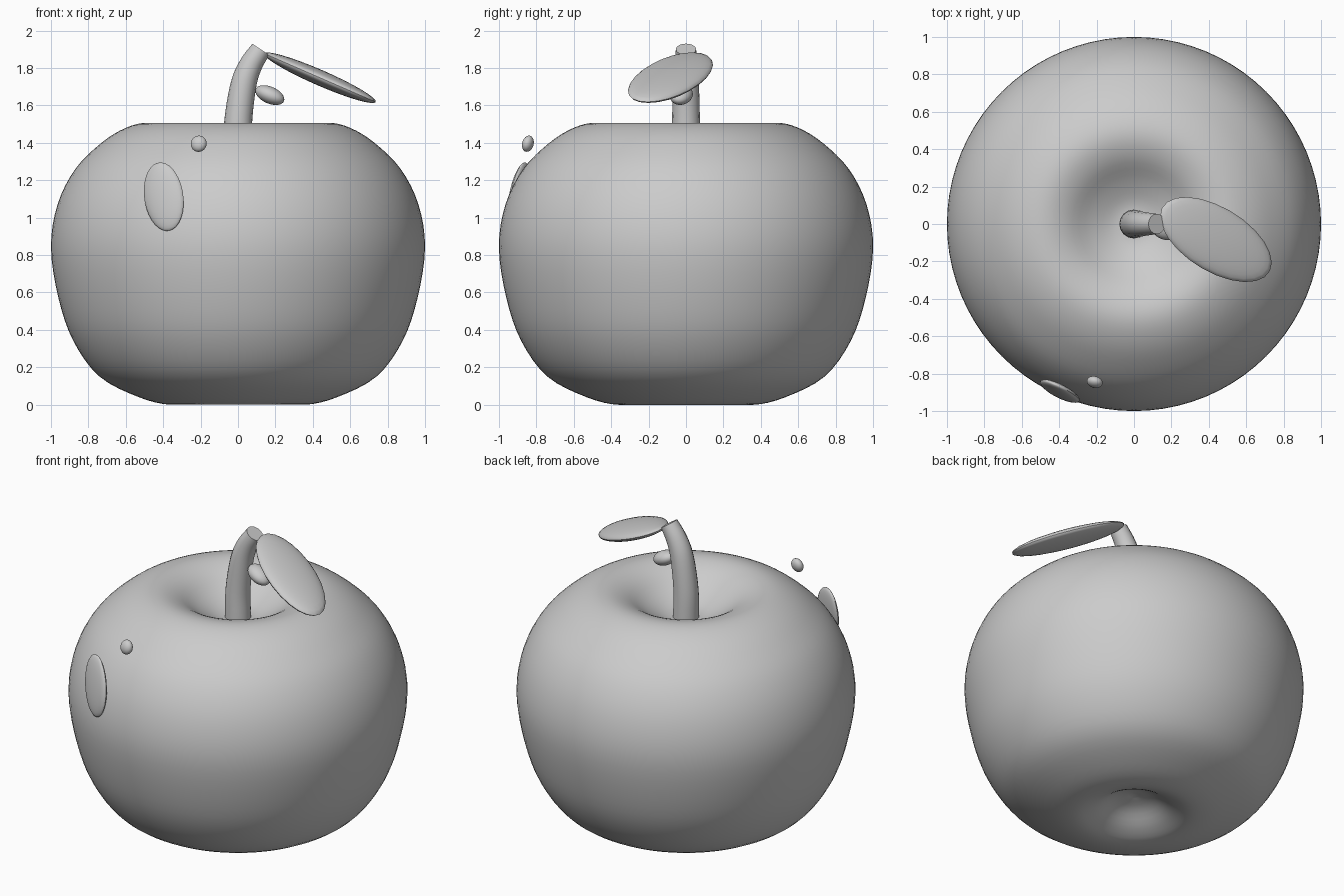
import bpy, bmesh, math
from mathutils import Matrix, Vector

cube = bpy.data.objects.get("Cube")
if cube:
    bpy.data.objects.remove(cube, do_unlink=True)

# One plain grey for every part
grey = bpy.data.materials.new("plain_grey")
grey.use_nodes = True
colour = (0.6, 0.6, 0.6, 1)
grey.diffuse_color = colour
grey.node_tree.nodes["Principled BSDF"].inputs["Base Color"].default_value = colour


def finish(name, bm):
    """Turn a bmesh into a smooth-shaded grey object."""
    bmesh.ops.recalc_face_normals(bm, faces=bm.faces)
    mesh = bpy.data.meshes.new(name)
    bm.to_mesh(mesh)
    bm.free()
    obj = bpy.data.objects.new(name, mesh)
    bpy.context.collection.objects.link(obj)
    mesh.materials.append(grey)
    bpy.ops.object.select_all(action="DESELECT")
    obj.select_set(True)
    bpy.context.view_layer.objects.active = obj
    bpy.ops.object.shade_smooth_by_angle(angle=math.radians(40))
    return obj


def spline(points, steps):
    """Smooth path through the points (Catmull-Rom)."""
    pts = [Vector(p) for p in points]
    pts = [2 * pts[0] - pts[1]] + pts + [2 * pts[-1] - pts[-2]]
    path = []
    for a, b, c, d in zip(pts, pts[1:], pts[2:], pts[3:]):
        for i in range(steps):
            t = i / steps
            path.append(b + (c - a) * t / 2 + (2 * a - 5 * b + 4 * c - d) * t ** 2 / 2
                        + (3 * (b - c) + d - a) * t ** 3 / 2)
    return path + [pts[-2]]


def rot(degrees, axis):
    return Matrix.Rotation(math.radians(degrees), 4, axis)


def ellipsoid(name, centre, radii, turn):
    bm = bmesh.new()
    bmesh.ops.create_uvsphere(bm, u_segments=24, v_segments=16, radius=1)
    bm.transform(Matrix.Translation(centre) @ turn @ Matrix.Diagonal((*radii, 1)))
    return finish(name, bm)


# Fruit body: a lathed profile, dimpled at the top and bottom
profile = [(0, 0.13), (0.12, 0.1), (0.24, 0.03), (0.36, 0), (0.53, 0.04), (0.74, 0.15),
           (0.88, 0.34), (0.96, 0.57), (1, 0.84), (0.965, 1.07), (0.87, 1.26),
           (0.73, 1.4), (0.6, 1.48), (0.48, 1.507), (0.36, 1.475), (0.23, 1.39),
           (0.11, 1.335), (0, 1.33)]
bm = bmesh.new()
verts = [bm.verts.new((p.x, 0, p.y)) for p in spline(profile, 4)]
edges = [bm.edges.new(pair) for pair in zip(verts, verts[1:])]
bmesh.ops.spin(bm, geom=verts + edges, cent=(0, 0, 0), axis=(0, 0, 1),
               angle=math.tau, steps=80, use_merge=True)
bmesh.ops.remove_doubles(bm, verts=bm.verts, dist=0.0005)
finish("fruit_body", bm)

# Stem: a bent, tapering tube with flat ends
centres = [(0, 1.32), (0, 1.5), (0.027, 1.7), (0.065, 1.81), (0.122, 1.9)]
path = spline(centres, 4)
bm = bmesh.new()
rings = []
sides = 16
for i, p in enumerate(path):
    t = i / (len(path) - 1)
    ahead = path[min(i + 1, len(path) - 1)] - path[max(i - 1, 0)]
    across = Vector((ahead.y, -ahead.x)).normalized()
    radius = 0.078 - 0.024 * t ** 1.5
    ring = []
    for k in range(sides):
        a = math.tau * k / sides
        c = p + across * radius * math.cos(a)
        ring.append(bm.verts.new((c.x, radius * math.sin(a), c.y)))
    rings.append(ring)
for low, high in zip(rings, rings[1:]):
    for k in range(sides):
        n = (k + 1) % sides
        bm.faces.new((low[k], low[n], high[n], high[k]))
bm.faces.new(rings[0])
bm.faces.new(rings[-1])
finish("stem", bm)

# Leaf and the small bud beneath it
ellipsoid("leaf", (0.438, -0.083, 1.748), (0.357, 0.174, 0.042), rot(23.5, "Y") @ rot(-28, "Z"))
ellipsoid("bud", (0.17, -0.025, 1.655), (0.084, 0.06, 0.045), rot(23.5, "Y") @ rot(-15, "Z"))

# Raised shine marks on the front
ellipsoid("large_shine", (-0.397, -0.893, 1.112), (0.113, 0.03, 0.188),
          rot(-24, "Z") @ rot(-7, "X") @ rot(-14, "Y"))
ellipsoid("small_shine", (-0.21, -0.845, 1.395), (0.043, 0.03, 0.044), rot(-14, "Z") @ rot(-15, "X"))
